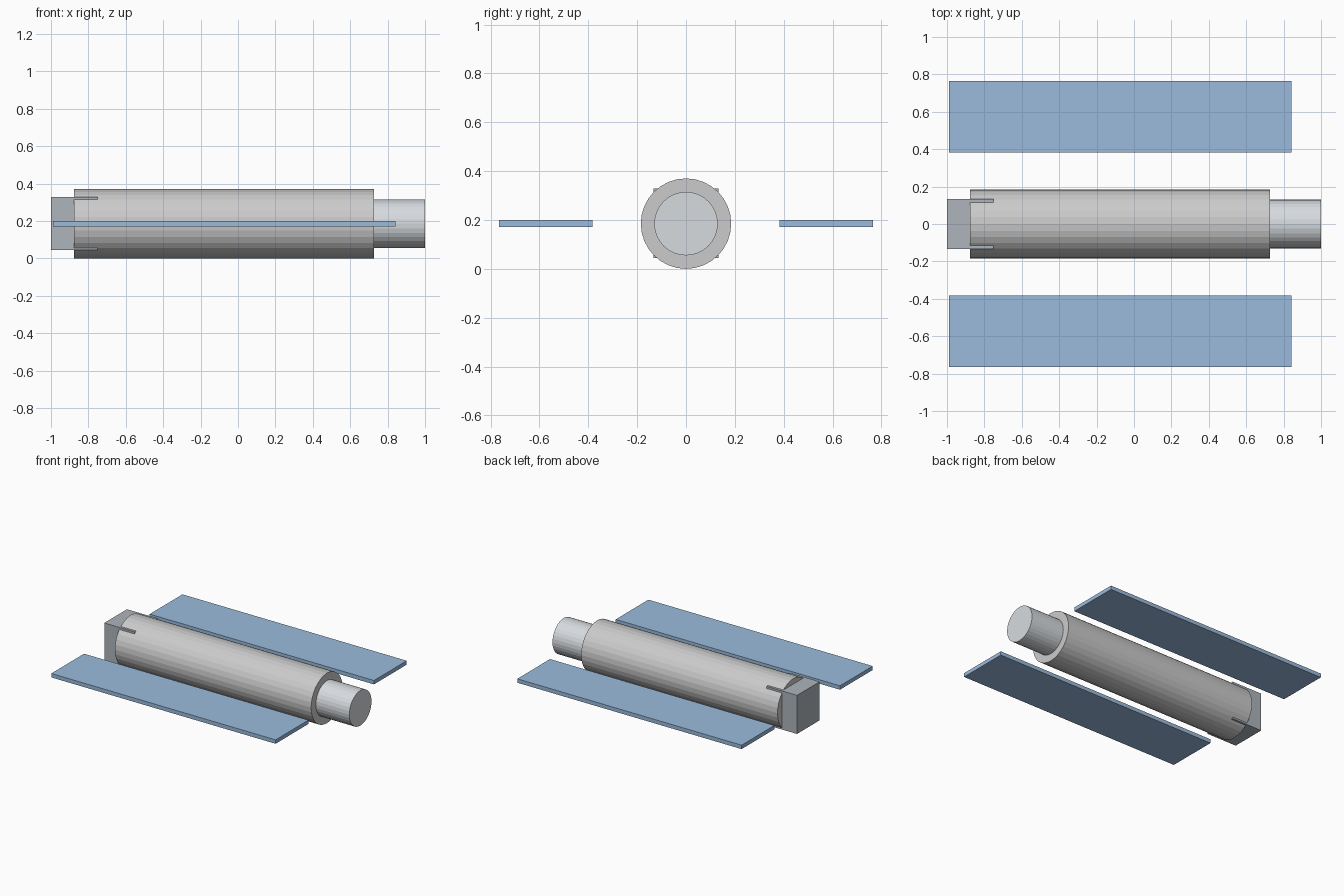
import bpy
from math import pi

if "Cube" in bpy.data.objects:
    bpy.data.objects.remove(bpy.data.objects["Cube"])

AXIS_Z = 0.185


def paint(obj, name, rgb):
    mat = bpy.data.materials.get(name) or bpy.data.materials.new(name)
    mat.diffuse_color = (*rgb, 1)
    mat.use_nodes = True
    mat.node_tree.nodes["Principled BSDF"].inputs["Base Color"].default_value = mat.diffuse_color
    obj.data.materials.append(mat)


def box(name, x, y, z, mat, rgb):
    """Box from (min, max) ranges on each axis."""
    bpy.ops.mesh.primitive_cube_add(size=1, location=[sum(r) / 2 for r in (x, y, z)])
    obj = bpy.context.object
    obj.name = name
    obj.scale = [r[1] - r[0] for r in (x, y, z)]
    bpy.ops.object.transform_apply(location=False, rotation=False, scale=True)
    paint(obj, mat, rgb)


def drum(name, x0, x1, radius, mat, rgb):
    """Faceted cylinder lying along x."""
    bpy.ops.mesh.primitive_cylinder_add(
        vertices=32, radius=radius, depth=x1 - x0,
        location=((x0 + x1) / 2, 0, AXIS_Z), rotation=(0, pi / 2, 0))
    obj = bpy.context.object
    obj.name = name
    paint(obj, mat, rgb)


# Main body and narrower end section
drum("main_body", -0.877, 0.727, 0.185, "white", (0.85, 0.85, 0.85))
drum("end_cylinder", 0.727, 1.0, 0.13, "light_grey", (0.68, 0.71, 0.74))

# Square block whose corners poke through the body
box("rear_block", (-1.0, -0.752), (-0.1325, 0.1325), (0.044, 0.329),
    "dark_grey", (0.42, 0.46, 0.5))

# Detached flat panels on either side
for side, y in (("left", (0.383, 0.765)), ("right", (-0.765, -0.383))):
    box(side + "_panel", (-0.99, 0.843), y, (0.171, 0.2), "panel_blue", (0.33, 0.5, 0.72))
